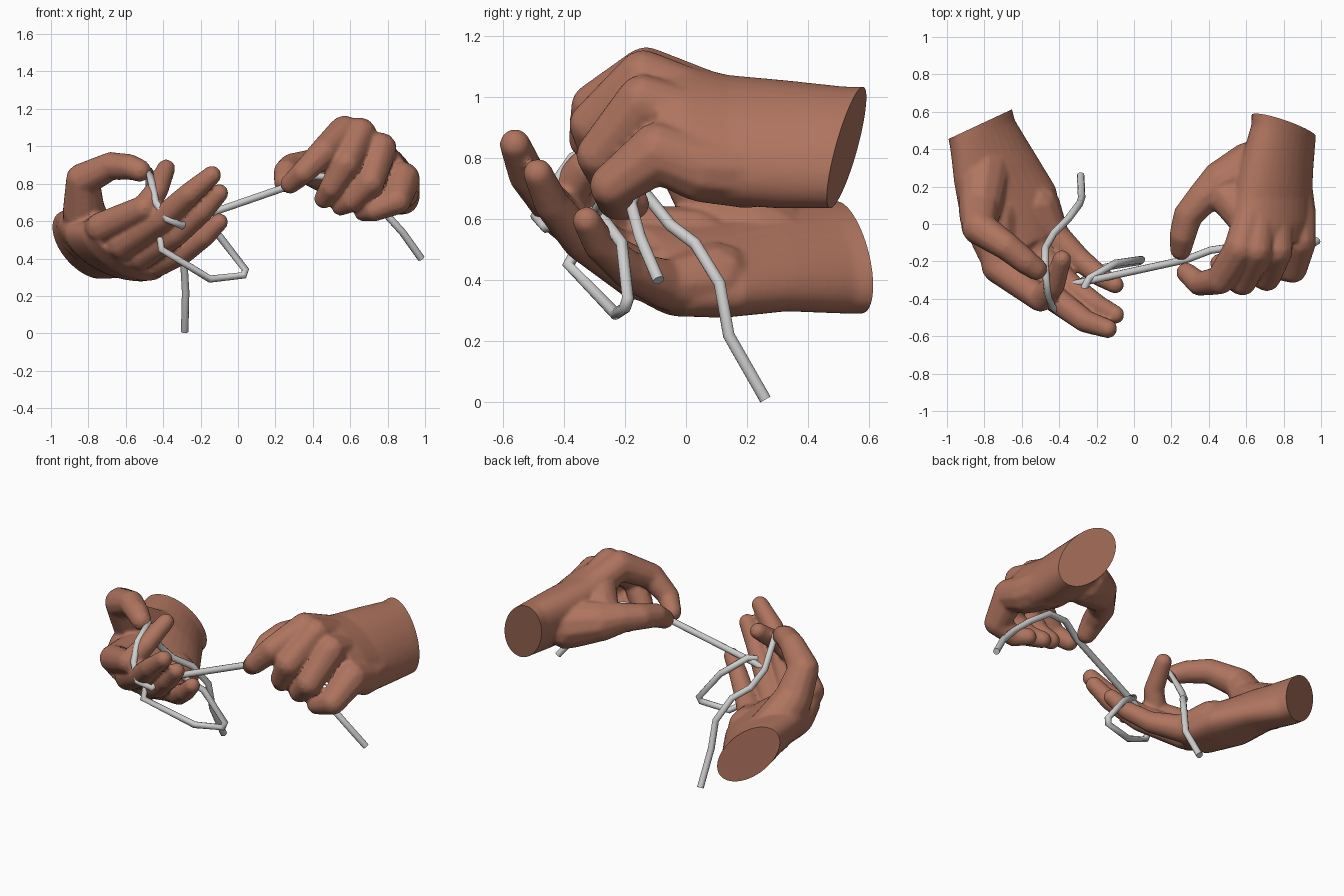
import bpy, bmesh, math
from mathutils import Vector, Matrix


def material(name, rgb):
    m = bpy.data.materials.new(name)
    m.diffuse_color = (*rgb, 1)
    return m


SKIN = material("warm brown skin", (0.43, 0.175, 0.115))
CORD = material("pale grey cord", (0.62, 0.62, 0.62))


def ball_chain(bm, pts):
    """Tapered finger: overlapping balls through (x, y, z, radius) joints."""
    for a, b in zip(pts, pts[1:]):
        a, b = Vector(a), Vector(b)
        n = max(2, int((b - a).to_3d().length / 0.015))
        for i in range(n + 1):
            p = a.lerp(b, i / n)
            bmesh.ops.create_icosphere(bm, subdivisions=2, radius=p[3] + 0.002,
                                       matrix=Matrix.Translation(p.to_3d()))


def loft(bm, sections, n=32):
    """Palm and forearm: elliptical sections given as (centre, half width, half depth)."""
    rings = []
    for c, u, v in sections:
        c, u, v = Vector(c), Vector(u), Vector(v)
        rings.append([bm.verts.new(c + u * math.cos(2 * math.pi * i / n)
                                   + v * math.sin(2 * math.pi * i / n)) for i in range(n)])
    for r, s in zip(rings, rings[1:]):
        for i in range(n):
            bm.faces.new((r[i], r[(i + 1) % n], s[(i + 1) % n], s[i]))
    bm.faces.new(rings[0][::-1])
    bm.faces.new(rings[-1])


def hand(name, sections, fingers, cut_co, cut_no):
    bm = bmesh.new()
    loft(bm, sections)
    bmesh.ops.recalc_face_normals(bm, faces=bm.faces[:])
    for f in fingers:
        ball_chain(bm, f)
    me = bpy.data.meshes.new(name)
    bm.to_mesh(me)
    bm.free()
    ob = bpy.data.objects.new(name, me)
    bpy.context.collection.objects.link(ob)
    # fuse the parts into one skin
    r = ob.modifiers.new("fuse", 'REMESH')
    r.mode = 'VOXEL'
    r.voxel_size = 0.01
    s = ob.modifiers.new("soften", 'SMOOTH')
    s.factor = 0.5
    s.iterations = 10
    dg = bpy.context.evaluated_depsgraph_get()
    fused = bpy.data.meshes.new_from_object(ob.evaluated_get(dg))
    ob.modifiers.clear()
    # flat cut at the wrist
    bm = bmesh.new()
    bm.from_mesh(fused)
    bmesh.ops.bisect_plane(bm, geom=bm.verts[:] + bm.edges[:] + bm.faces[:],
                           plane_co=cut_co, plane_no=cut_no, clear_outer=True)
    bmesh.ops.holes_fill(bm, edges=[e for e in bm.edges if e.is_boundary], sides=0)
    bmesh.ops.recalc_face_normals(bm, faces=bm.faces[:])
    bm.to_mesh(fused)
    bm.free()
    ob.data = fused
    fused.materials.clear()
    fused.materials.append(SKIN)
    bpy.ops.object.select_all(action='DESELECT')
    ob.select_set(True)
    bpy.context.view_layer.objects.active = ob
    bpy.ops.object.shade_smooth_by_angle(angle=math.radians(40))


# open hand, palm up, cord over the fingers
hand("open_hand",
     [((-.85, .66, .475), (.165, .075, -.12), (.03, .015, .14)),
      ((-.81, .48, .475), (.17, .075, -.12), (.03, .015, .14)),
      ((-.74, .29, .475), (.22, .07, -.12), (.03, .01, .13)),
      ((-.67, .1, .445), (.25, .09, -.11), (.04, .03, .125)),
      ((-.61, -.07, .44), (.22, .11, -.11), (.03, .05, .115)),
      ((-.58, -.16, .46), (.19, .11, -.11), (.03, .05, .085))],
     [  # thumb
      [(-.8, .28, .52, .14), (-.825, .08, .66, .115), (-.83, -.02, .82, .092),
       (-.68, -.12, .895, .075), (-.58, -.2, .89, .068), (-.525, -.24, .87, .06)],
        # index
      [(-.74, .04, .52, .12), (-.73, -.23, .565, .085), (-.5, -.4, .67, .07),
       (-.43, -.33, .77, .06), (-.385, -.19, .88, .05)],
        # middle
      [(-.63, -.1, .45, .1), (-.62, -.23, .48, .087), (-.41, -.41, .61, .07),
       (-.26, -.52, .745, .062), (-.14, -.56, .845, .051)],
        # ring
      [(-.55, -.05, .42, .1), (-.52, -.16, .42, .085), (-.33, -.34, .53, .067),
       (-.19, -.44, .65, .058), (-.1, -.485, .75, .049)],
        # little
      [(-.52, .1, .4, .125), (-.43, -.06, .385, .083), (-.29, -.19, .435, .063),
       (-.18, -.28, .515, .055), (-.1, -.325, .595, .047)]],
     (-.83, .53, .47), (-.42, .9, 0))

# pinching hand, back of the hand up, fingers curled
hand("pinching_hand",
     [((.8, .68, .835), (.165, -.04, -.12), (.03, 0, .16)),
      ((.8, .5, .835), (.17, -.03, -.12), (.03, 0, .16)),
      ((.765, .32, .845), (.19, -.02, -.13), (.04, 0, .165)),
      ((.74, .14, .86), (.2, 0, -.16), (.07, 0, .14)),
      ((.73, 0, .90), (.2, .02, -.17), (.08, 0, .12)),
      ((.72, -.11, .94), (.18, .03, -.16), (.07, 0, .09))],
     [  # thumb
      [(.64, .3, .84, .15), (.47, .22, .87, .12), (.37, .14, .89, .09),
       (.29, .05, .885, .078), (.26, -.06, .86, .071), (.25, -.135, .81, .058)],
        # web between thumb and index
      [(.44, .2, .87, .095), (.52, .12, .93, .1), (.6, .02, .98, .095)],
        # index
      [(.62, .05, 1.01, .085), (.57, -.13, 1.075, .09), (.46, -.3, .97, .077),
       (.35, -.32, .86, .064), (.28, -.26, .8, .054)],
        # middle
      [(.67, .05, .99, .09), (.65, -.14, 1.065, .09), (.58, -.305, .91, .078),
       (.5, -.27, .78, .064), (.46, -.21, .72, .053)],
        # ring
      [(.76, .05, .93, .09), (.76, -.14, .985, .09), (.71, -.285, .81, .075),
       (.61, -.24, .71, .062), (.55, -.18, .68, .051)],
        # little
      [(.83, .2, .76, .125), (.86, .05, .77, .115), (.875, -.09, .82, .1), (.85, -.24, .71, .076),
       (.73, -.23, .66, .062), (.67, -.17, .65, .051)]],
     (.8, .525, .83), (.23, .96, -.17))

# one cord: hanging tail, over thumb and fingers, loop, taut run, tail
path = [(-.285, .26, .01), (-.28, .14, .22), (-.29, .11, .39), (-.35, .03, .52),
        (-.43, -.05, .58), (-.475, -.13, .68), (-.475, -.24, .87), (-.46, -.37, .8),
        (-.44, -.44, .7), (-.38, -.49, .61), (-.3, -.46, .575), (-.28, -.37, .6),
        (-.24, -.29, .63), (-.1, -.21, .52), (.04, -.19, .34), (.03, -.2, .31),
        (-.15, -.23, .29), (-.41, -.385, .45), (-.42, -.34, .53), (-.27, -.31, .6),
        (.28, -.19, .79), (.41, -.14, .84), (.55, -.12, .83), (.68, -.15, .74),
        (.78, -.18, .65), (.88, -.15, .54), (.98, -.09, .4)]
cu = bpy.data.curves.new("cord", 'CURVE')
cu.dimensions = '3D'
cu.bevel_depth = 0.02
cu.bevel_resolution = 3
cu.use_fill_caps = True
sp = cu.splines.new('POLY')
sp.points.add(len(path) - 1)
for p, co in zip(sp.points, path):
    p.co = (*co, 1)
cu.materials.append(CORD)
bpy.context.collection.objects.link(bpy.data.objects.new("cord", cu))
